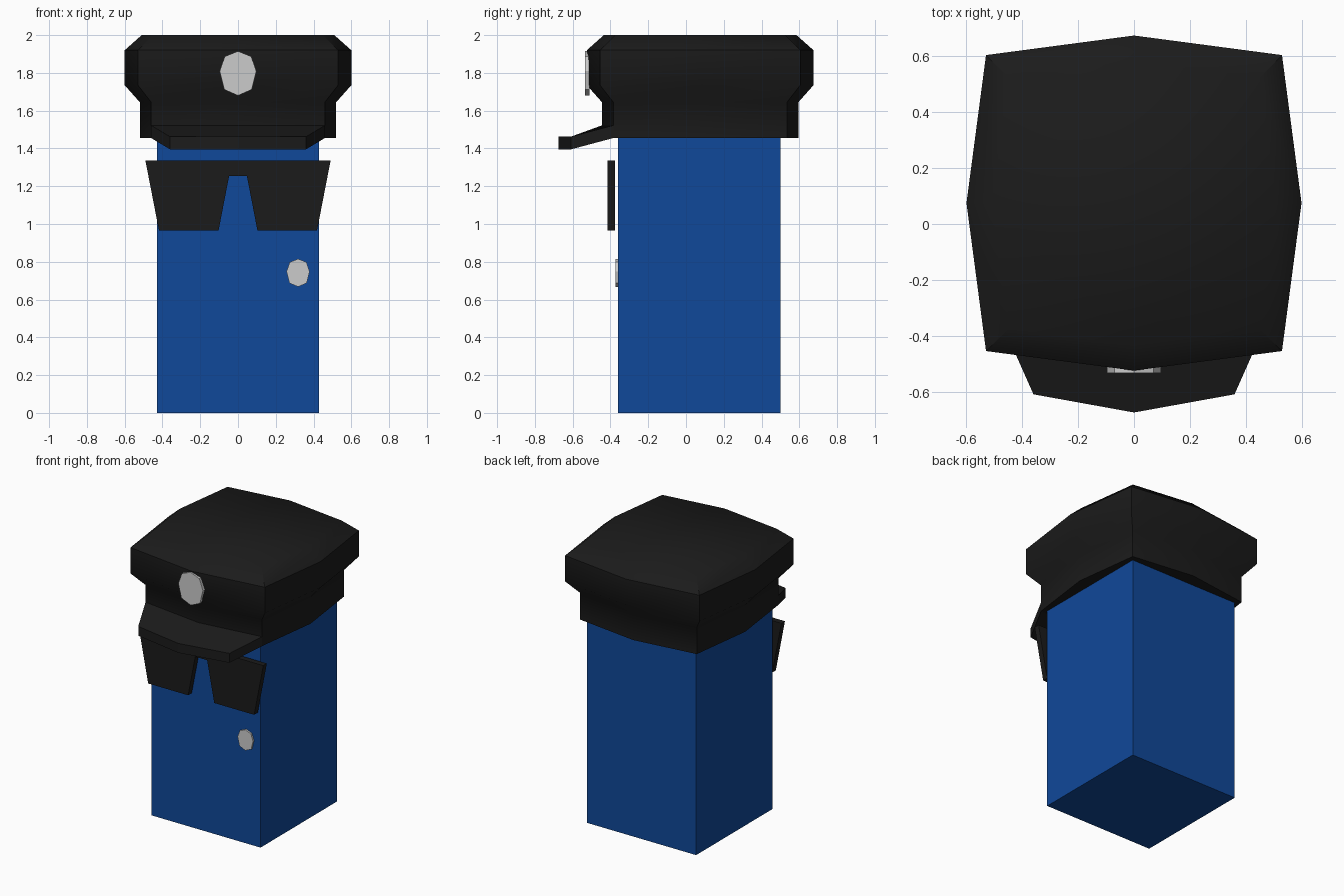
import bpy, bmesh
from math import radians

if "Cube" in bpy.data.objects:
    bpy.data.objects.remove(bpy.data.objects["Cube"])


def material(name, rgb):
    m = bpy.data.materials.new(name)
    m.diffuse_color = (*rgb, 1)
    m.use_nodes = True
    m.node_tree.nodes["Principled BSDF"].inputs["Base Color"].default_value = m.diffuse_color
    return m


BLUE = material("blue", (0.005, 0.065, 0.32))
BLACK = material("black", (0.011, 0.011, 0.011))


def loft(name, rings, mat=None, smooth=None):
    """Bridge equal-length closed rings and cap both ends."""
    bm = bmesh.new()
    loops = [[bm.verts.new(p) for p in ring] for ring in rings]
    n = len(rings[0])
    for a, b in zip(loops, loops[1:]):
        for i in range(n):
            j = (i + 1) % n
            bm.faces.new((a[i], a[j], b[j], b[i]))
    bm.faces.new(loops[0][::-1])
    bm.faces.new(loops[-1])
    bmesh.ops.recalc_face_normals(bm, faces=bm.faces)
    me = bpy.data.meshes.new(name)
    bm.to_mesh(me)
    bm.free()
    ob = bpy.data.objects.new(name, me)
    bpy.context.collection.objects.link(ob)
    if mat:
        me.materials.append(mat)
    if smooth:
        bpy.context.view_layer.objects.active = ob
        ob.select_set(True)
        bpy.ops.object.shade_smooth_by_angle(angle=radians(smooth))
        ob.select_set(False)
    return ob


def mirrored(half):
    """Complete a half outline (x >= 0) that runs from top to bottom."""
    return half + [(-x, z) for x, z in reversed(half) if x > 0]


def plate(name, outline, y_front, y_back, mat=None):
    return loft(name, [[(x, y, z) for x, z in outline] for y in (y_front, y_back)], mat)


# Body block
square = [(-0.43, -0.36), (0.43, -0.36), (0.43, 0.5), (-0.43, 0.5)]
loft("body", [[(x, y, z) for x, y in square] for z in (0, 1.5)], BLUE)


# Cap: eight-point bowed square swept through a vertical profile
def cap_ring(mid, corner, z):
    c, m = corner, mid
    pts = [(-c, -c), (0, -m), (c, -c), (m, 0), (c, c), (0, m), (-c, c), (-m, 0)]
    return [(x, y + 0.075, z) for x, y in pts]


cap_profile = [(0.52, 0.46, 1.455), (0.52, 0.46, 1.645), (0.60, 0.53, 1.735),
               (0.60, 0.53, 1.92), (0.51, 0.45, 2.0)]
loft("cap", [cap_ring(*p) for p in cap_profile], BLACK, 45)

# Visor: sloping slab, bent along the centre line
back = [(-0.46, -0.385), (0, -0.445), (0.46, -0.385)]
front = [(0.36, -0.61), (0, -0.675), (-0.36, -0.61)]
loft("visor", [[(x, y, 1.455 + dz) for x, y in back] + [(x, y, 1.395 + dz) for x, y in front]
               for dz in (0, 0.067)], BLACK)

# Sunglasses: two lenses joined by a bridge
lens = [(0.49, 1.335), (0.425, 1.0), (0.418, 0.965), (0.103, 0.965), (0.047, 1.255)]
plate("sunglasses", mirrored(lens), -0.415, -0.375, BLACK)

# Badges on cap and chest
badge = mirrored([(0, 0.115), (0.07, 0.087), (0.097, 0.01), (0.073, -0.088), (0, -0.12)])
plate("cap_badge", [(x, z + 1.8) for x, z in badge], -0.534, -0.51)
plate("chest_badge", [(0.318 + x * 0.63, 0.743 + z * 0.63) for x, z in badge], -0.372, -0.355)
